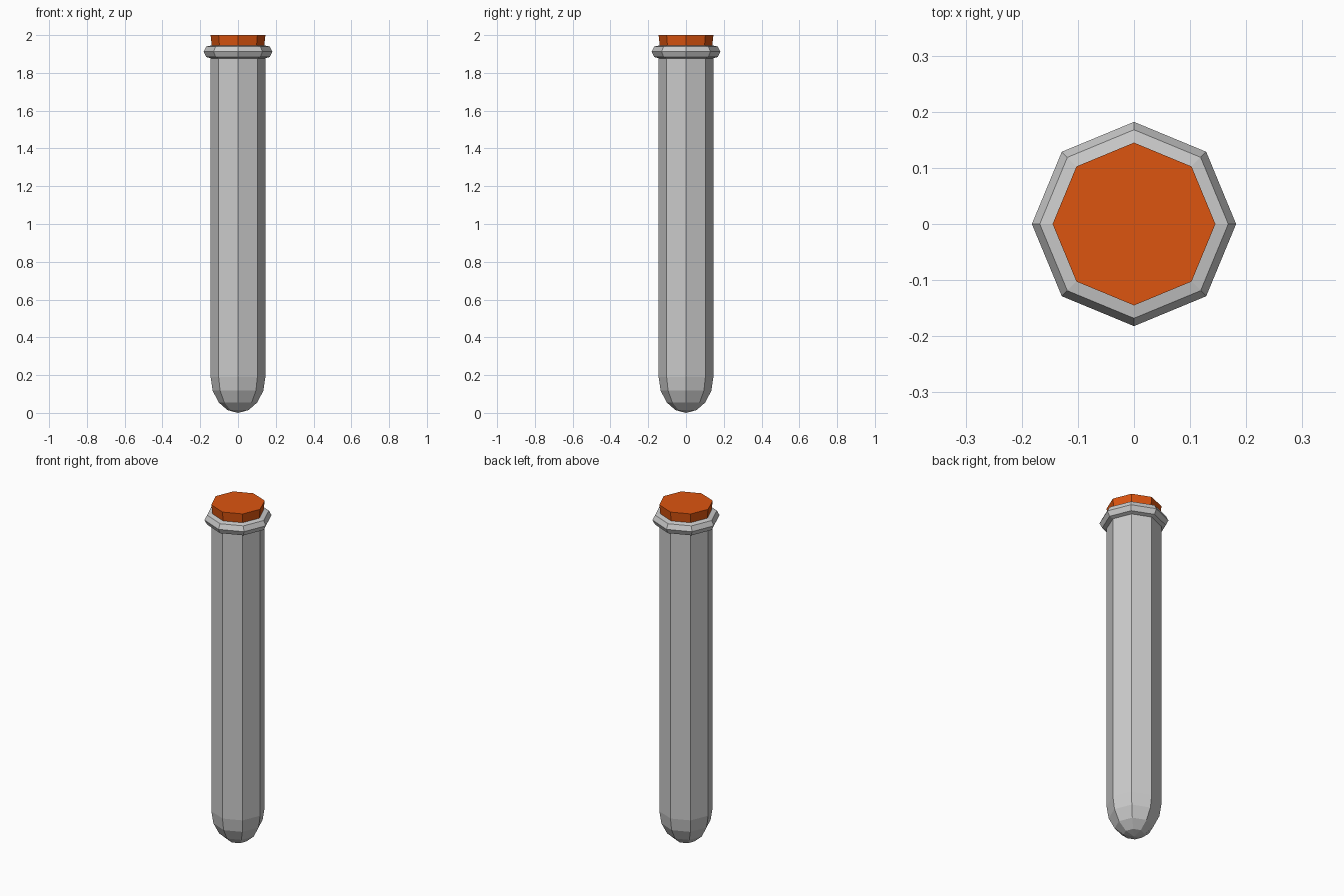
import bpy, bmesh, math

if "Cube" in bpy.data.objects:
    bpy.data.objects.remove(bpy.data.objects["Cube"])

SIDES = 8


def lathe(name, profile, color=None):
    """Revolve (radius, z) points into a flat-faced eight-sided part; radius 0 makes a pole."""
    bm = bmesh.new()
    rings = []
    for r, z in profile:
        if r < 1e-6:
            rings.append([bm.verts.new((0, 0, z))] * SIDES)
        else:
            rings.append([bm.verts.new((r * math.cos(math.tau * i / SIDES),
                                        r * math.sin(math.tau * i / SIDES), z))
                          for i in range(SIDES)])
    for a, b in zip(rings, rings[1:]):
        for i in range(SIDES):
            j = (i + 1) % SIDES
            bm.faces.new(list(dict.fromkeys((a[i], a[j], b[j], b[i]))))
    # Flat caps on open ends
    for ring in (rings[0], rings[-1]):
        if ring[0] is not ring[1]:
            bm.faces.new(ring)
    bmesh.ops.recalc_face_normals(bm, faces=bm.faces)
    mesh = bpy.data.meshes.new(name)
    bm.to_mesh(mesh)
    bm.free()
    obj = bpy.data.objects.new(name, mesh)
    bpy.context.collection.objects.link(obj)
    if color:
        mat = bpy.data.materials.new(name + "_material")
        mat.diffuse_color = color
        mat.use_nodes = True
        mat.node_tree.nodes["Principled BSDF"].inputs["Base Color"].default_value = mat.diffuse_color
        mesh.materials.append(mat)
    return obj


# Tube: rounded bottom in four steps, straight wall
R, H = 0.145, 0.19
bottom = [(R * math.sin(k * math.pi / 8), H - H * math.cos(k * math.pi / 8)) for k in range(5)]
lathe("tube", bottom + [(R, 1.89)])

# Rolled rim around the mouth
lathe("rim", [(0.14, 1.876), (0.168, 1.884), (0.182, 1.912), (0.168, 1.94), (0.137, 1.946)])

# Tapered stopper
lathe("stopper", [(0.134, 1.89), (0.139, 1.946), (0.145, 2.0)], (0.72, 0.09, 0.005, 1))
